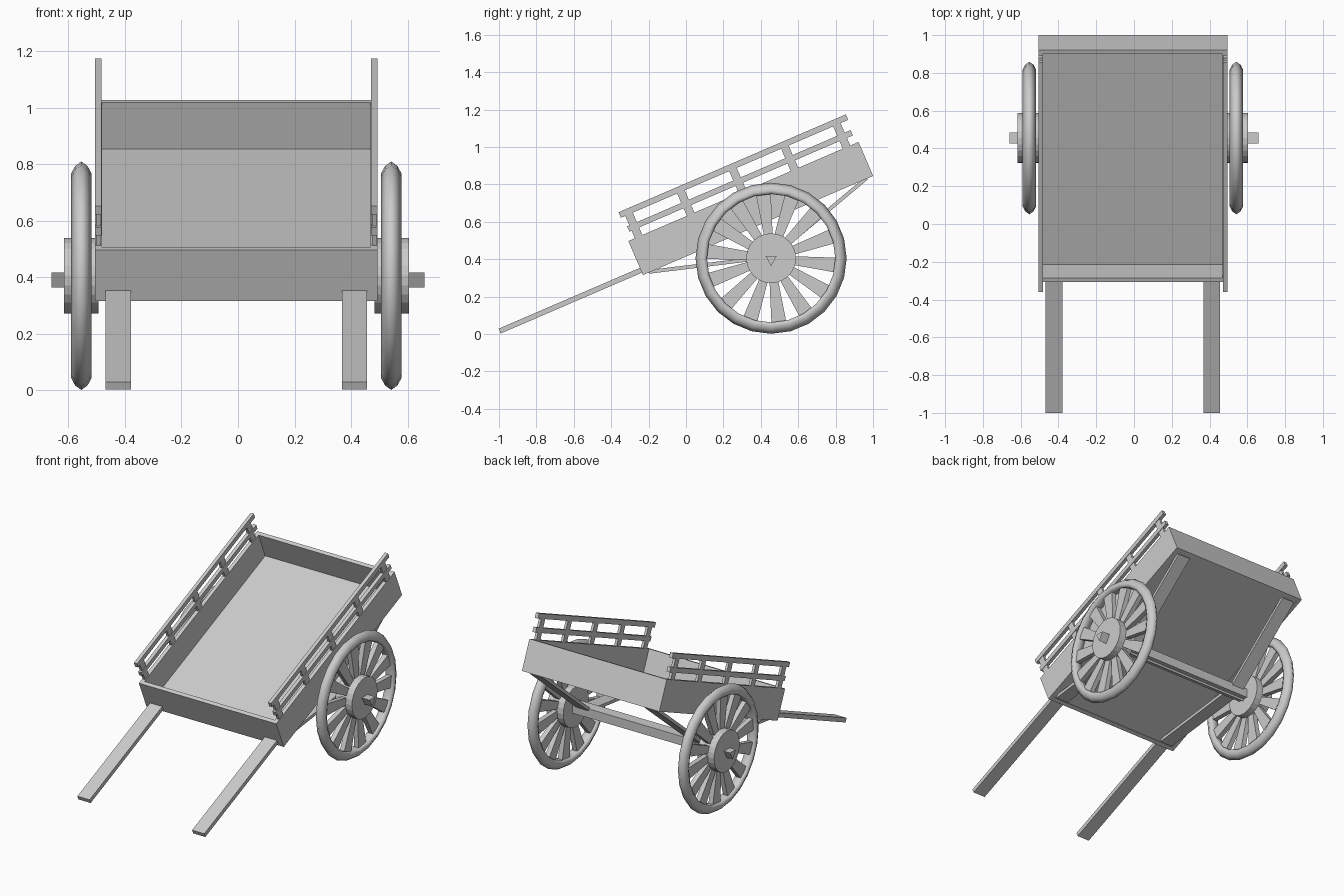
import bpy, bmesh
from math import sin, cos, pi, radians, hypot

if "Cube" in bpy.data.objects:
    bpy.data.objects.remove(bpy.data.objects["Cube"])

CX = -0.006                      # centre line of the cart body
TILT = radians(23.3)
P0 = (-0.23, 0.315)              # lower front corner of the tilted bed
AXLE = (0.455, 0.405)            # wheel centre (y, z)


def bed(u, v):
    """Bed coordinates (along, above floor) to world y, z."""
    return (P0[0] + u * cos(TILT) - v * sin(TILT),
            P0[1] + u * sin(TILT) + v * cos(TILT))


def finish(name, bm, smooth=False):
    bmesh.ops.recalc_face_normals(bm, faces=bm.faces)
    me = bpy.data.meshes.new(name)
    bm.to_mesh(me)
    bm.free()
    ob = bpy.data.objects.new(name, me)
    bpy.context.collection.objects.link(ob)
    if smooth:
        for p in me.polygons:
            p.use_smooth = True
    return ob


def add_prism(bm, pts, x0, x1):
    a = [bm.verts.new((x0, y, z)) for y, z in pts]
    b = [bm.verts.new((x1, y, z)) for y, z in pts]
    bm.faces.new(a)
    bm.faces.new(b[::-1])
    n = len(pts)
    for i in range(n):
        j = (i + 1) % n
        bm.faces.new((a[i], b[i], b[j], a[j]))


def prism(name, pts, x0, x1):
    bm = bmesh.new()
    add_prism(bm, pts, x0, x1)
    return finish(name, bm)


def bed_rect(u0, u1, v0, v1):
    return [bed(u0, v0), bed(u1, v0), bed(u1, v1), bed(u0, v1)]


def bar(p, q, t):
    """Rectangle of thickness t along the line p-q."""
    dy, dz = q[0] - p[0], q[1] - p[1]
    l = hypot(dy, dz)
    ny, nz = -dz / l * t / 2, dy / l * t / 2
    return [(p[0] - ny, p[1] - nz), (q[0] - ny, q[1] - nz),
            (q[0] + ny, q[1] + nz), (p[0] + ny, p[1] + nz)]


def circle(r, n):
    return [(AXLE[0] + r * cos(2 * pi * i / n), AXLE[1] + r * sin(2 * pi * i / n))
            for i in range(n)]


# Bed: floor, end boards
LEN, HT, T, HW = 1.34, 0.198, 0.025, 0.5
prism("bed_floor", bed_rect(T, LEN - T, 0.005, 0.02), CX - HW + T, CX + HW - T)
prism("front_board", bed_rect(0, T, 0, HT), CX - HW, CX + HW)
prism("tail_board", bed_rect(LEN - T, LEN, 0, HT), CX - HW, CX + HW)

for side, s in (("left", -1), ("right", 1)):
    def span(a, b):
        return sorted((CX + s * a, CX + s * b))

    # Side board and railing
    prism(side + "_side_board", bed_rect(T, LEN - T, 0, HT), *span(HW - T, HW))
    prism(side + "_top_rail", bed_rect(0.013, 1.336, 0.328, 0.36), *span(0.477, 0.5))
    prism(side + "_middle_rail", bed_rect(0.025, 1.326, 0.242, 0.273), *span(0.477, 0.5))
    bm = bmesh.new()
    for i in range(5):
        u = 0.06 + i * 0.3025
        add_prism(bm, bed_rect(u - 0.022, u + 0.022, HT - 0.01, 0.34), *span(0.48, 0.497))
    finish(side + "_rail_posts", bm)

    # Pulling shaft and axle struts
    prism(side + "_shaft", bed_rect(-0.822, 0.01, 0.014, 0.042), *span(0.373, 0.462))
    prism(side + "_front_strut", bar((-0.2, 0.332), (0.455, 0.412), 0.02), *span(0.373, 0.462))
    prism(side + "_rear_strut", bar((0.965, 0.833), (0.455, 0.405), 0.02), *span(0.373, 0.462))

    # Wheel rim: lathe of a pointed cross-section
    wx = CX + s * 0.548
    prof = [(0.0, 0.404), (0.022, 0.388), (0.036, 0.362), (0.026, 0.343),
            (-0.026, 0.343), (-0.036, 0.362), (-0.022, 0.388)]
    N = 24
    bm = bmesh.new()
    rings = []
    for i in range(N):
        a = 2 * pi * i / N
        rings.append([bm.verts.new((wx + x, AXLE[0] + r * sin(a), AXLE[1] + r * cos(a)))
                      for x, r in prof])
    for i in range(N):
        r0, r1 = rings[i], rings[(i + 1) % N]
        for k in range(len(prof)):
            m = (k + 1) % len(prof)
            bm.faces.new((r0[k], r0[m], r1[m], r1[k]))
    finish(side + "_wheel_rim", bm, smooth=True)

    # Tapered spokes
    bm = bmesh.new()
    for i in range(14):
        a = radians(-6) + 2 * pi * i / 14
        pts = [(AXLE[0] + r * cos(a) - w * sin(a), AXLE[1] + r * sin(a) + w * cos(a))
               for r, w in ((0.12, -0.023), (0.35, -0.04), (0.35, 0.04), (0.12, 0.023))]
        add_prism(bm, pts, wx - 0.016, wx + 0.016)
    finish(side + "_wheel_spokes", bm)

    # Hub
    prism(side + "_wheel_hub", circle(0.133, 24), *span(0.488, 0.61))

# Axle beam and three-sided axle
y, z = AXLE
prism("axle_beam", bar((y - 0.035, z), (y + 0.035, z), 0.06), CX - 0.49, CX + 0.49)
prism("axle", [(y - 0.03, z + 0.012), (y, z - 0.042), (y + 0.03, z + 0.012)], -0.66, 0.66)
